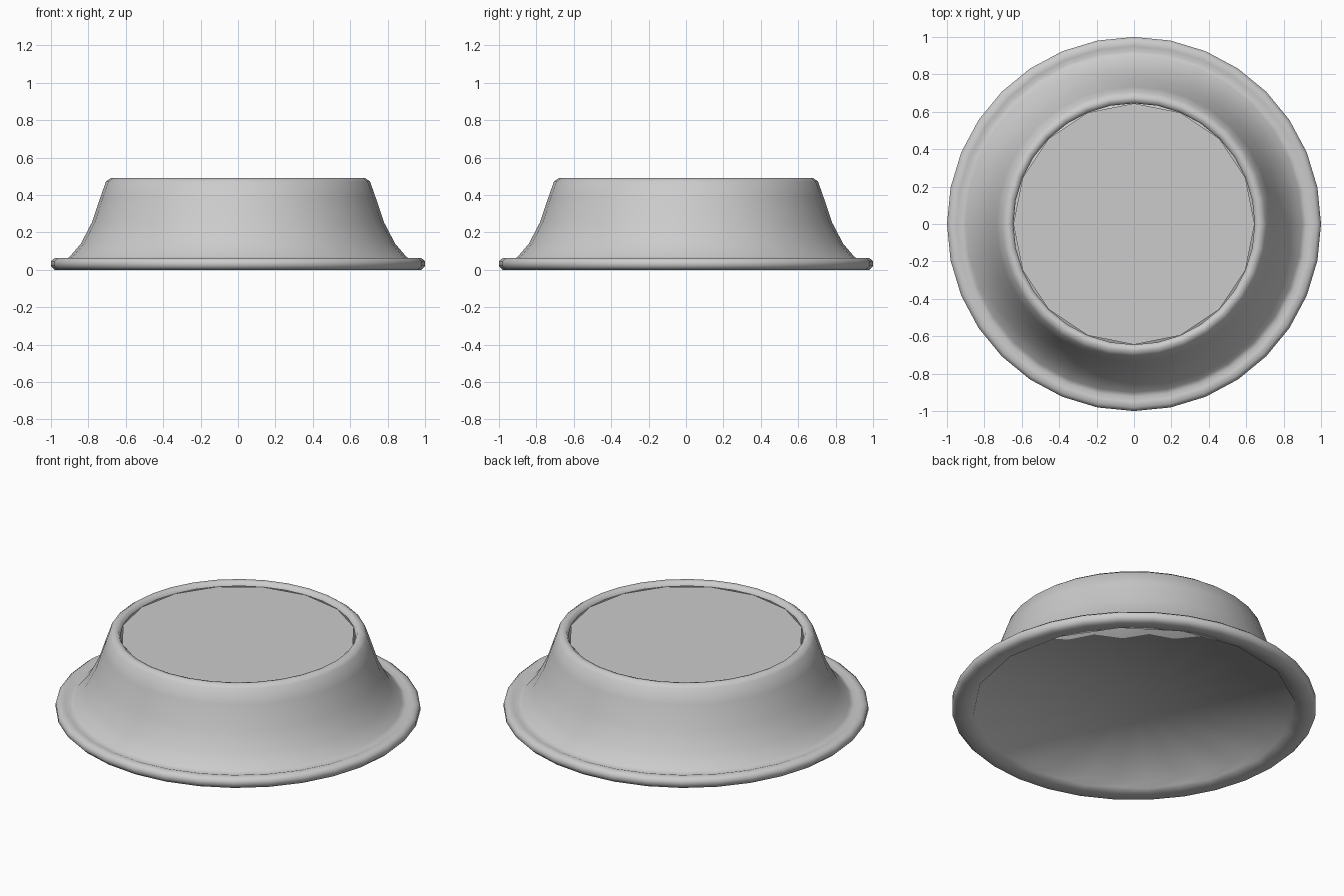
import bpy, bmesh, math

if "Cube" in bpy.data.objects:
    bpy.data.objects.remove(bpy.data.objects["Cube"])

SIDES = 32


def lathe(name, profile, angle=70):
    """Revolve (radius, height, sides) points about z; sides 16 pulls every
    second vertex onto a 16-gon; a zero radius closes the end."""
    bm = bmesh.new()
    rings = []
    for r, z, n in profile:
        if r == 0:
            rings.append([bm.verts.new((0, 0, z))] * SIDES)
            continue
        ring = []
        for i in range(SIDES):
            a = 2 * math.pi * i / SIDES
            k = r * math.cos(math.pi / 16) if n == 16 and i % 2 else r
            ring.append(bm.verts.new((k * math.cos(a), k * math.sin(a), z)))
        rings.append(ring)
    for a, b in zip(rings, rings[1:]):
        for i in range(SIDES):
            j = (i + 1) % SIDES
            bm.faces.new(list(dict.fromkeys((a[i], a[j], b[j], b[i]))))
    mesh = bpy.data.meshes.new(name)
    bm.to_mesh(mesh)
    bm.free()
    ob = bpy.data.objects.new(name, mesh)
    bpy.context.collection.objects.link(ob)
    bpy.ops.object.select_all(action='DESELECT')
    ob.select_set(True)
    bpy.context.view_layer.objects.active = ob
    bpy.ops.object.shade_smooth_by_angle(angle=math.radians(angle))
    return ob


# Dish body: recessed underside, rolled rim, flared wall and rounded foot ring
lathe("dish_body", [
    (0, 0.055, 16), (0.87, 0.05, 16), (0.885, 0.015, 16),
    (0.93, 0.004, 32), (0.98, 0.0, 32), (1.0, 0.02, 32), (1.0, 0.047, 32),
    (0.98, 0.063, 32), (0.95, 0.064, 32), (0.925, 0.055, 32), (0.90, 0.07, 32),
    (0.84, 0.14, 32), (0.78, 0.255, 32), (0.735, 0.39, 32), (0.706, 0.472, 32),
    (0.68, 0.491, 32), (0.655, 0.487, 32), (0.645, 0.465, 32)])

# Flat plate set inside the foot ring
lathe("foot_plate", [(0.645, 0.465, 16), (0, 0.465, 16)])
